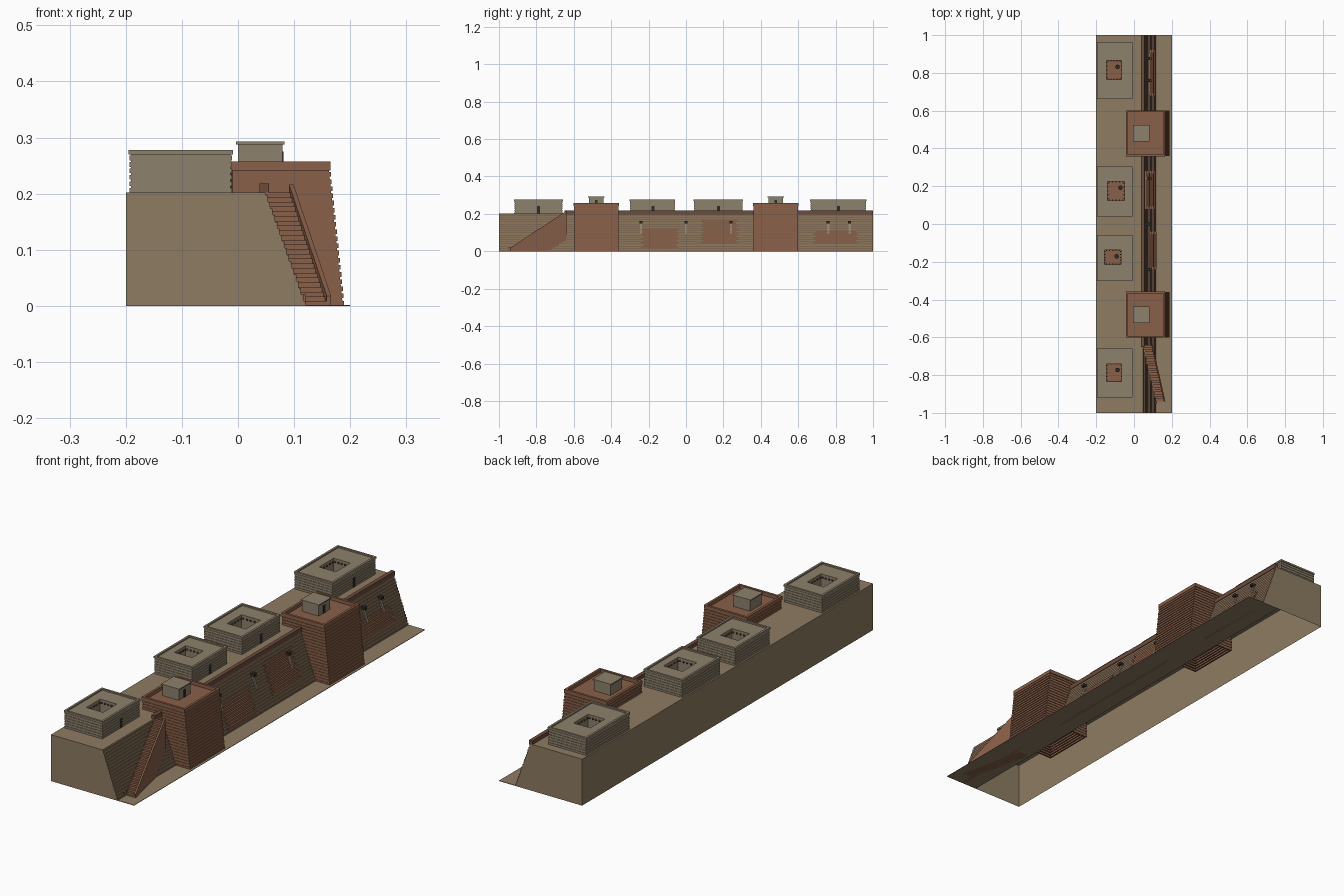
import bpy, bmesh, math

if "Cube" in bpy.data.objects:
    bpy.data.objects.remove(bpy.data.objects["Cube"])


def material(name, rgb):
    m = bpy.data.materials.new(name)
    m.diffuse_color = (*rgb, 1)
    m.use_nodes = True
    m.node_tree.nodes["Principled BSDF"].inputs["Base Color"].default_value = m.diffuse_color
    return m


TAN = material("tan_mud", (0.27, 0.20, 0.12))
STONE = material("pale_stone", (0.27, 0.22, 0.15))
WALL = material("wall_brick", (0.22, 0.14, 0.085))
BROWN = material("red_brick", (0.25, 0.115, 0.065))
COPING = material("dark_brick", (0.15, 0.07, 0.045))
DARK = material("dark_opening", (0.03, 0.025, 0.02))


def finish(name, bm, mat):
    bmesh.ops.recalc_face_normals(bm, faces=bm.faces)
    me = bpy.data.meshes.new(name)
    bm.to_mesh(me)
    bm.free()
    me.materials.append(mat)
    ob = bpy.data.objects.new(name, me)
    bpy.context.collection.objects.link(ob)
    return ob


def prism(bm, rings, open_bottom=False):
    """Join two matching point loops with side faces and end caps."""
    a, b = [[bm.verts.new(p) for p in r] for r in rings]
    n = len(a)
    bm.faces.new(a)
    bm.faces.new(b)
    for i in range(1 if open_bottom else 0, n):
        j = (i + 1) % n
        bm.faces.new((a[i], a[j], b[j], b[i]))


def box(bm, x0, x1, y0, y1, z0, z1):
    ring = [(x0, z0), (x1, z0), (x1, z1), (x0, z1)]
    prism(bm, [[(x, y, z) for x, z in ring] for y in (y0, y1)])


def boxes(name, items, mat):
    bm = bmesh.new()
    for it in items:
        box(bm, *it)
    return finish(name, bm, mat)


def profile(name, pts, y0, y1, mat, open_bottom=True):
    """Extrude an x-z profile along y; its first edge is the underside."""
    bm = bmesh.new()
    prism(bm, [[(x, y, z) for x, z in pts] for y in (y0, y1)], open_bottom)
    return finish(name, bm, mat)


def frame(x0, x1, y0, y1, hx0, hx1, hy0, hy1, z0, z1):
    """Four boxes around a rectangular opening."""
    return [(x0, hx0, y0, y1, z0, z1), (hx1, x1, y0, y1, z0, z1),
            (hx0, hx1, y0, hy0, z0, z1), (hx0, hx1, hy1, y1, z0, z1)]


def rim(x0, x1, y0, y1, t, z0, z1):
    return frame(x0, x1, y0, y1, x0 + t, x1 - t, y0 + t, y1 - t, z0, z1)


def face_x(z):
    """Sloping front of the terrace."""
    return 0.12 - 0.072 * z / 0.2


# terrace shell and ground strip
profile("terrace", [(-0.2, 0), (0.12, 0), (0.048, 0.202), (-0.2, 0.202)], -1, 1, TAN)
boxes("ground_strip", [(0.04, 0.2, -1, 1, 0, 0.002)], TAN)

# brick courses on the sloping front wall
SPANS = [(-1, -0.6), (-0.36, 0.36), (0.6, 1)]
N = 17
P = 0.2 / N
boxes("wall_courses",
      [(face_x(i * P) - 0.015, face_x(i * P + P / 2) + 0.003, a, b, i * P, (i + 0.75) * P)
       for i in range(N) for a, b in SPANS], WALL)
boxes("wall_coping", [(0.038, 0.055, a, b, 0.198, 0.218)
                      for a, b in [(-0.65, -0.6)] + SPANS[1:]], COPING)

# repaired patches of redder brick
patches = []
for y0, y1, z0, z1 in [(-0.24, -0.04, 0.015, 0.115), (0.08, 0.28, 0.04, 0.165),
                       (0.68, 0.92, 0.04, 0.10)]:
    k = 0
    z = z0
    while z < z1:
        off = 0.012 * (k % 2)
        patches.append((face_x(z) - 0.012, face_x(z) + 0.005, y0 + off, y1 - off, z, z + P * 0.8))
        z += P
        k += 1
boxes("brick_patches", patches, BROWN)

# water spouts with drain strips below
for i, y in enumerate((-0.24, 0.0, 0.24, 0.76, 0.875)):
    x = face_x(0.155)
    boxes(f"spout_{i}", [(x - 0.01, x + 0.02, y - 0.008, y + 0.008, 0.15, 0.162)], DARK)
    bm = bmesh.new()
    prism(bm, [[(face_x(z) + d, yy, z) for z, d in
                ((0.095, 0.0), (0.095, 0.008), (0.15, 0.008), (0.15, 0.0))]
               for yy in (y - 0.006, y + 0.006)])
    finish(f"drain_strip_{i}", bm, STONE)

# two towers with cabins
for i, yc in enumerate((-0.48, 0.48)):
    y0, y1 = yc - 0.12, yc + 0.12
    profile(f"tower_{i}", [(-0.038, 0), (0.187, 0), (0.162, 0.242), (-0.038, 0.242)],
            y0 + 0.002, y1 - 0.002, BROWN)
    n = 19
    p = 0.242 / n
    courses = []
    for k in range(n):
        x1 = 0.19 - 0.025 * (k + 0.5) / n
        courses += rim(-0.04, x1, y0, y1, 0.008, k * p + 0.001, (k + 0.72) * p)
    boxes(f"tower_courses_{i}", courses, BROWN)
    boxes(f"tower_parapet_{i}", rim(-0.042, 0.165, y0 - 0.002, y1 + 0.002, 0.01, 0.241, 0.257),
          BROWN)
    boxes(f"cabin_{i}", [(0, 0.079, yc - 0.039, yc + 0.039, 0.242, 0.289)], STONE)
    boxes(f"cabin_roof_{i}", [(-0.004, 0.083, yc - 0.043, yc + 0.043, 0.288, 0.293)], STONE)
    boxes(f"cabin_door_{i}", [(0.07, 0.081, yc - 0.007, yc + 0.007, 0.242, 0.275)], DARK)

# four courtyard houses: y range, courtyard x/y ranges
HOUSES = [(-0.917, -0.66, -0.145, -0.065, -0.835, -0.74),
          (-0.3, -0.06, -0.155, -0.07, -0.215, -0.138),
          (0.043, 0.303, -0.14, -0.05, 0.125, 0.225),
          (0.665, 0.962, -0.145, -0.065, 0.765, 0.865)]
X0, X1 = -0.193, -0.011
for i, (y0, y1, a, b, c, d) in enumerate(HOUSES):
    boxes(f"house_{i}", frame(X0 + .002, X1 - .002, y0 + .002, y1 - .002, a, b, c, d, 0.2, 0.272),
          STONE)
    boxes(f"house_courses_{i}", [bx for k in range(6) for bx in
          rim(X0, X1, y0, y1, 0.006, 0.202 + k * 0.0115, 0.2105 + k * 0.0115)], STONE)
    boxes(f"house_coping_{i}", rim(X0 - .002, X1 + .002, y0 - .002, y1 + .002, 0.009, 0.27, 0.278),
          STONE)
    boxes(f"courtyard_floor_{i}", [(a, b, c, d, 0.2, 0.207)], BROWN)
    yd = (c + d) / 2
    boxes(f"house_door_{i}", [(X1 - 0.01, X1 + 0.001, yd - 0.008, yd + 0.008, 0.202, 0.242)], DARK)
    # roof beam ends around the courtyard
    beams = []
    for k in range(5):
        u = a + (b - a) * (k + 0.5) / 5
        v = c + (d - c) * (k + 0.5) / 5
        s = 0.003
        beams += [(u - s, u + s, c - .005, c + .005, 0.255, 0.261),
                  (u - s, u + s, d - .005, d + .005, 0.255, 0.261),
                  (a - .005, a + .005, v - s, v + s, 0.255, 0.261),
                  (b - .005, b + .005, v - s, v + s, 0.255, 0.261)]
    boxes(f"roof_beams_{i}", beams, COPING)
    # round hearth on the courtyard floor
    bm = bmesh.new()
    ring = [(b - 0.022 + 0.012 * math.cos(t * math.pi / 6),
             d - 0.033 + 0.012 * math.sin(t * math.pi / 6)) for t in range(12)]
    prism(bm, [[(x, y, z) for x, y in ring] for z in (0.206, 0.222)])
    finish(f"hearth_{i}", bm, DARK)

# staircase climbing along the wall
S = 24
steps = []
for k in range(S):
    t = k / (S - 1)
    x = 0.115 - 0.067 * t
    y = -0.94 + 0.3 * k / S
    steps.append((x, x + 0.046, y, y + 0.3 / S, 0, 0.202 * (k + 1) / S))
boxes("stairs", steps, BROWN)
bm = bmesh.new()
prism(bm, [[(x, y, 0), (x + 0.008, y, 0), (x + 0.008, y, z), (x, y, z)]
           for x, y, z in ((0.158, -0.94, 0.018), (0.091, -0.64, 0.216))])
finish("stair_parapet", bm, BROWN)
boxes("stair_post", [(0.107, 0.121, -0.952, -0.938, 0, 0.02)], BROWN)
